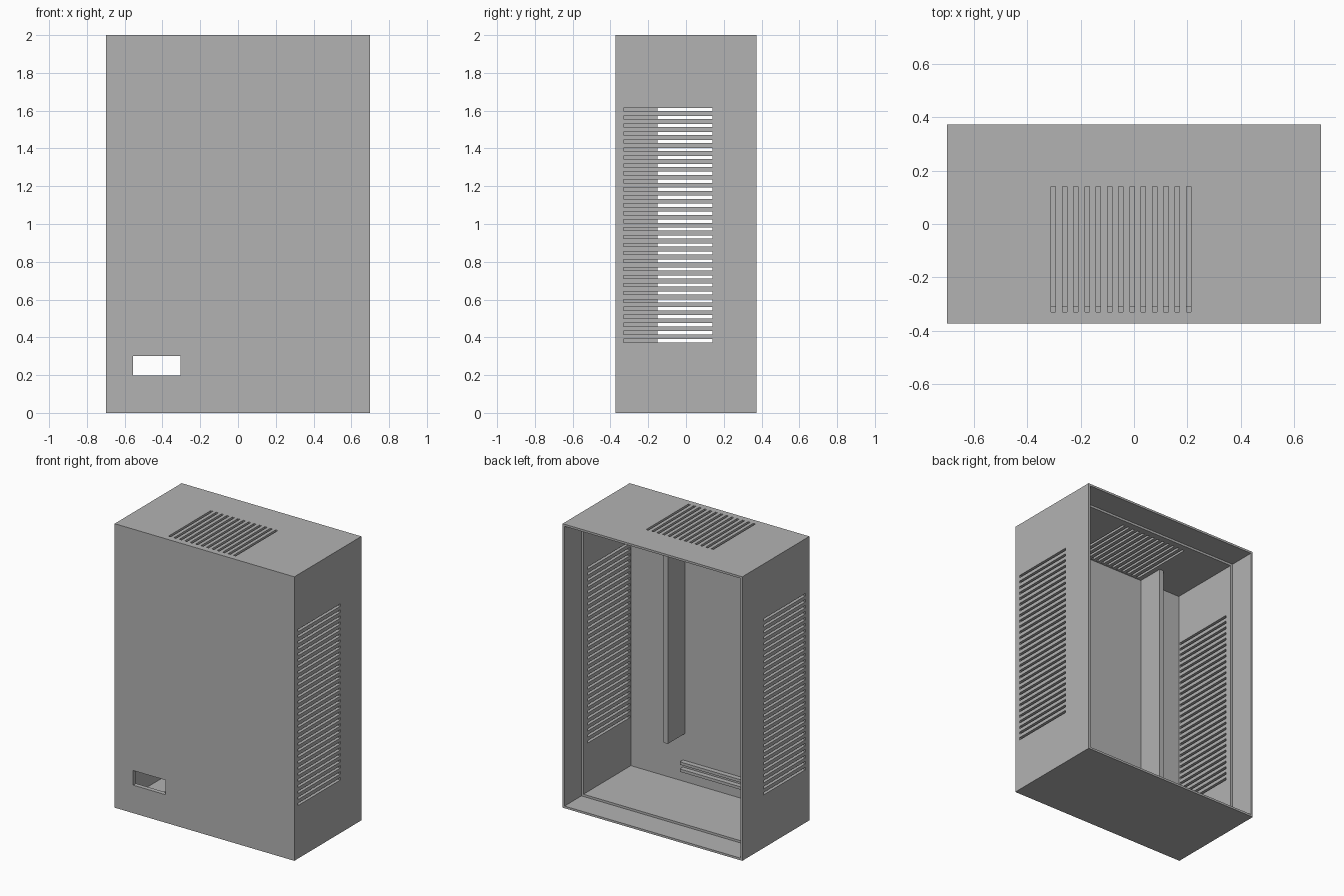
import bpy
import bmesh
from mathutils import Vector

cube = bpy.data.objects.get("Cube")
if cube:
    bpy.data.objects.remove(cube, do_unlink=True)

# Overall size and wall layers
W, D, H = 0.70, 0.373, 2.0
WALL, RIM = 0.031, 0.015
REBATE_Y = 0.185
FRONT_IN = -D + WALL
VENT_Y = (-0.33, 0.14)
BAY_X = -0.049
PITCH, SLOT = 0.0422, 0.017

grey = bpy.data.materials.new("plain grey")
grey.use_nodes = True
grey.diffuse_color = (0.45, 0.45, 0.45, 1)
grey.node_tree.nodes["Principled BSDF"].inputs["Base Color"].default_value = grey.diffuse_color


def boxes(name, spans):
    """One object made of boxes, each given as x, y and z ranges."""
    bm = bmesh.new()
    for span in spans:
        lo, hi = Vector([s[0] for s in span]), Vector([s[1] for s in span])
        made = bmesh.ops.create_cube(bm, size=1)["verts"]
        for v in made:
            v.co = (lo + hi) / 2 + v.co * (hi - lo)
    mesh = bpy.data.meshes.new(name)
    bm.to_mesh(mesh)
    bm.free()
    mesh.materials.append(grey)
    obj = bpy.data.objects.new(name, mesh)
    bpy.context.collection.objects.link(obj)
    return obj


def around(centre, width):
    return (centre - width / 2, centre + width / 2)


def cut(target, cutter):
    """Subtract the cutter, keep the result and discard the cutter."""
    cutter.hide_render = True
    mod = target.modifiers.new("cut", "BOOLEAN")
    mod.operation = "DIFFERENCE"
    mod.solver = "EXACT"
    mod.object = cutter
    bpy.context.view_layer.update()
    graph = bpy.context.evaluated_depsgraph_get()
    mesh = bpy.data.meshes.new_from_object(target.evaluated_get(graph))
    target.modifiers.clear()
    target.data = mesh
    bpy.data.objects.remove(cutter, do_unlink=True)


# Housing: open at the back, with a stepped recess for a cover
housing = boxes("housing", [((-W, W), (-D, D), (0, H))])
cut(housing, boxes("cavity_cutter", [
    ((-W + WALL, W - WALL), (FRONT_IN, D + 0.1), (WALL, H - WALL))]))
cut(housing, boxes("recess_cutter", [
    ((-W + RIM, W - RIM), (REBATE_Y, D + 0.2), (RIM, H - RIM))]))

# Side vents, through both walls
side_slots = [((-1, 1), VENT_Y, around(0.382 + i * PITCH, SLOT)) for i in range(30)]
cut(housing, boxes("side_vent_cutter", side_slots))

# Top vents over the central bay
top_slots = [(around(BAY_X + (i - 6) * PITCH, SLOT), VENT_Y, (H - 0.2, H + 0.1))
             for i in range(13)]
cut(housing, boxes("top_vent_cutter", top_slots))

# Rectangular port low in the front
cut(housing, boxes("port_cutter", [((-0.555, -0.305), (-D - 0.1, -D + 0.1), (0.197, 0.3))]))

# Upright partitions on both sides of the bay
for side, name in ((1, "left_partition"), (-1, "right_partition")):
    boxes(name, [(around(BAY_X + side * 0.312, 0.032),
                  (FRONT_IN - 0.005, -0.15), (0.37, H - WALL + 0.005))])

# Pair of small rails across the foot of the bay
for z, name in ((0.17, "upper_rail"), (0.12, "lower_rail")):
    boxes(name, [(around(BAY_X, 0.624), (FRONT_IN - 0.005, FRONT_IN + 0.035), around(z, 0.02))])
